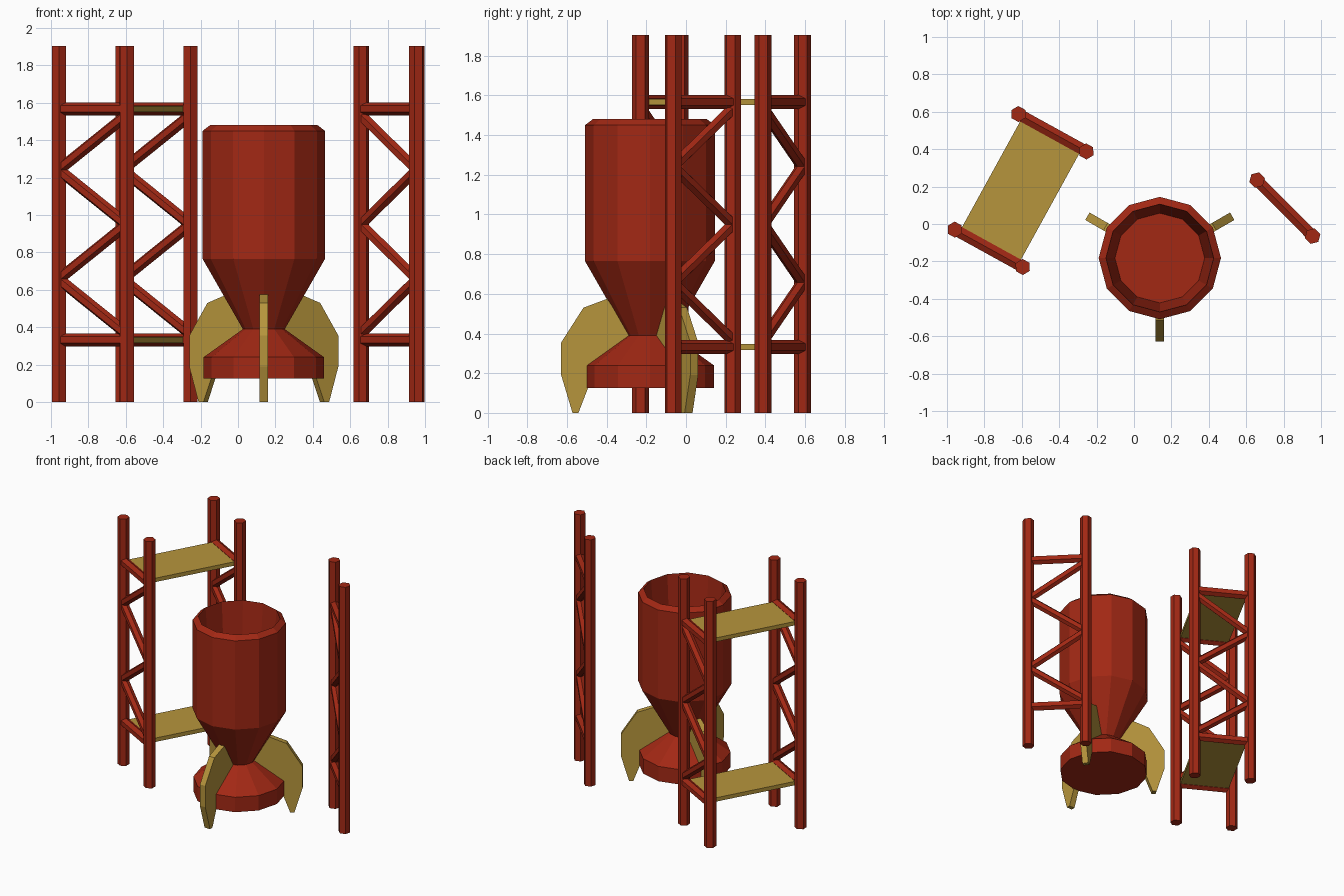
import bpy, bmesh, math
from mathutils import Vector, Matrix

cube = bpy.data.objects.get("Cube")
if cube:
    bpy.data.objects.remove(cube, do_unlink=True)


def make_material(name, rgb):
    m = bpy.data.materials.new(name)
    m.use_nodes = True
    m.diffuse_color = (*rgb, 1)
    m.node_tree.nodes["Principled BSDF"].inputs["Base Color"].default_value = (*rgb, 1)
    return m


RED = make_material("rust red", (0.36, 0.021, 0.007))
YELLOW = make_material("mustard yellow", (0.47, 0.3, 0.045))


def finish(bm, name, mat):
    bmesh.ops.recalc_face_normals(bm, faces=bm.faces)
    me = bpy.data.meshes.new(name)
    bm.to_mesh(me)
    bm.free()
    me.materials.append(mat)
    ob = bpy.data.objects.new(name, me)
    bpy.context.collection.objects.link(ob)
    return ob


def add_bar(bm, a, b, radius, spin=0.0):
    """Six-sided bar between two points."""
    a, b = Vector(a), Vector(b)
    d = b - a
    mat = (Matrix.Translation((a + b) / 2)
           @ d.to_track_quat('Z', 'Y').to_matrix().to_4x4()
           @ Matrix.Rotation(spin, 4, 'Z'))
    bmesh.ops.create_cone(bm, cap_ends=True, segments=6, radius1=radius,
                          radius2=radius, depth=d.length, matrix=mat)


def extrude_profile(bm, points, offset):
    """Solid from a planar outline pushed along an offset."""
    face = bm.faces.new([bm.verts.new(p) for p in points])
    res = bmesh.ops.extrude_face_region(bm, geom=[face])
    verts = [g for g in res["geom"] if isinstance(g, bmesh.types.BMVert)]
    bmesh.ops.translate(bm, verts=verts, vec=offset)
    if face.is_valid and len(face.link_loops if hasattr(face, "link_loops") else face.loops) and \
            all(len(e.link_faces) < 2 for e in face.edges):
        bm.faces.new(list(reversed(face.verts)))


# Rocket body: turned profile with an open cup at the top
CX, CY, SIDES = 0.138, -0.182, 12
profile = [(0.322, 0.125), (0.322, 0.24), (0.112, 0.39), (0.327, 0.765),
           (0.327, 1.45), (0.288, 1.48), (0.24, 0.85)]
bm = bmesh.new()
rings = []
for r, z in profile:
    rings.append([bm.verts.new((CX + r * math.cos(math.tau * i / SIDES),
                                CY + r * math.sin(math.tau * i / SIDES), z))
                  for i in range(SIDES)])
for lo, hi in zip(rings, rings[1:]):
    for i in range(SIDES):
        j = (i + 1) % SIDES
        bm.faces.new((lo[i], lo[j], hi[j], hi[i]))
bm.faces.new(rings[0])
bm.faces.new(rings[-1])
finish(bm, "rocket_body", RED)

# Three fins around the body
fin = [(0.36, 0), (0.39, 0), (0.447, 0.19), (0.447, 0.355), (0.335, 0.53),
       (0.215, 0.575), (0.09, 0.39), (0.31, 0.22), (0.31, 0.13)]
THICK = 0.046
for name, angle in (("front_fin", -90), ("left_fin", 30), ("right_fin", 150)):
    bm = bmesh.new()
    extrude_profile(bm, [(r, -THICK / 2, z) for r, z in fin], (0, THICK, 0))
    bm.transform(Matrix.Translation((CX, CY, 0))
                 @ Matrix.Rotation(math.radians(angle), 4, 'Z'))
    finish(bm, name, YELLOW)

# Lattice towers: two columns, two rails and a zigzag brace each
HEIGHT, LOW, HIGH = 1.905, 0.332, 1.567
COL_R, RAIL_R, BRACE_R = 0.043, 0.035, 0.031


def lattice(name, end_col, mid_col):
    """The brace starts and ends on end_col and touches mid_col between."""
    a, b = Vector((*end_col, 0)), Vector((*mid_col, 0))
    d = b - a
    spin = math.atan2(d.y, d.x) + math.radians(30)
    for label, p in (("inner", a), ("outer", b)):
        bm = bmesh.new()
        add_bar(bm, p, p + Vector((0, 0, HEIGHT)), COL_R, spin)
        finish(bm, f"{name}_{label}_column", RED)
    bm = bmesh.new()
    for z in (LOW, HIGH):
        up = Vector((0, 0, z))
        add_bar(bm, a + up, b + up, RAIL_R)
    finish(bm, name + "_rails", RED)
    bm = bmesh.new()
    bottom, step = LOW + 0.033, (HIGH - LOW - 0.066) / 4
    nodes = [(b if i % 2 else a) + Vector((0, 0, bottom + step * i)) for i in range(5)]
    for p, q in zip(nodes, nodes[1:]):
        add_bar(bm, p, q, BRACE_R)
    finish(bm, name + "_brace", RED)


front_pair = ((-0.595, -0.23), (-0.958, -0.03))
back_pair = ((-0.255, 0.388), (-0.618, 0.588))
lattice("gantry_front", *front_pair)
lattice("gantry_back", *back_pair)
lattice("side_tower", (0.658, 0.235), (0.955, -0.065))

# Gantry platforms between the front and back lattices
f0, f1, b0, b1 = (Vector((*p, 0)) for p in front_pair + back_pair)
center = (f0 + f1 + b0 + b1) / 4
along = (f1 - f0).normalized() * 0.18
across = (b0 - f0) / 2
for name, z in (("lower_platform", LOW), ("upper_platform", HIGH)):
    bm = bmesh.new()
    base = center + Vector((0, 0, z - 0.015))
    extrude_profile(bm, [base - along - across, base + along - across,
                         base + along + across, base - along + across], (0, 0, 0.03))
    finish(bm, name, YELLOW)
